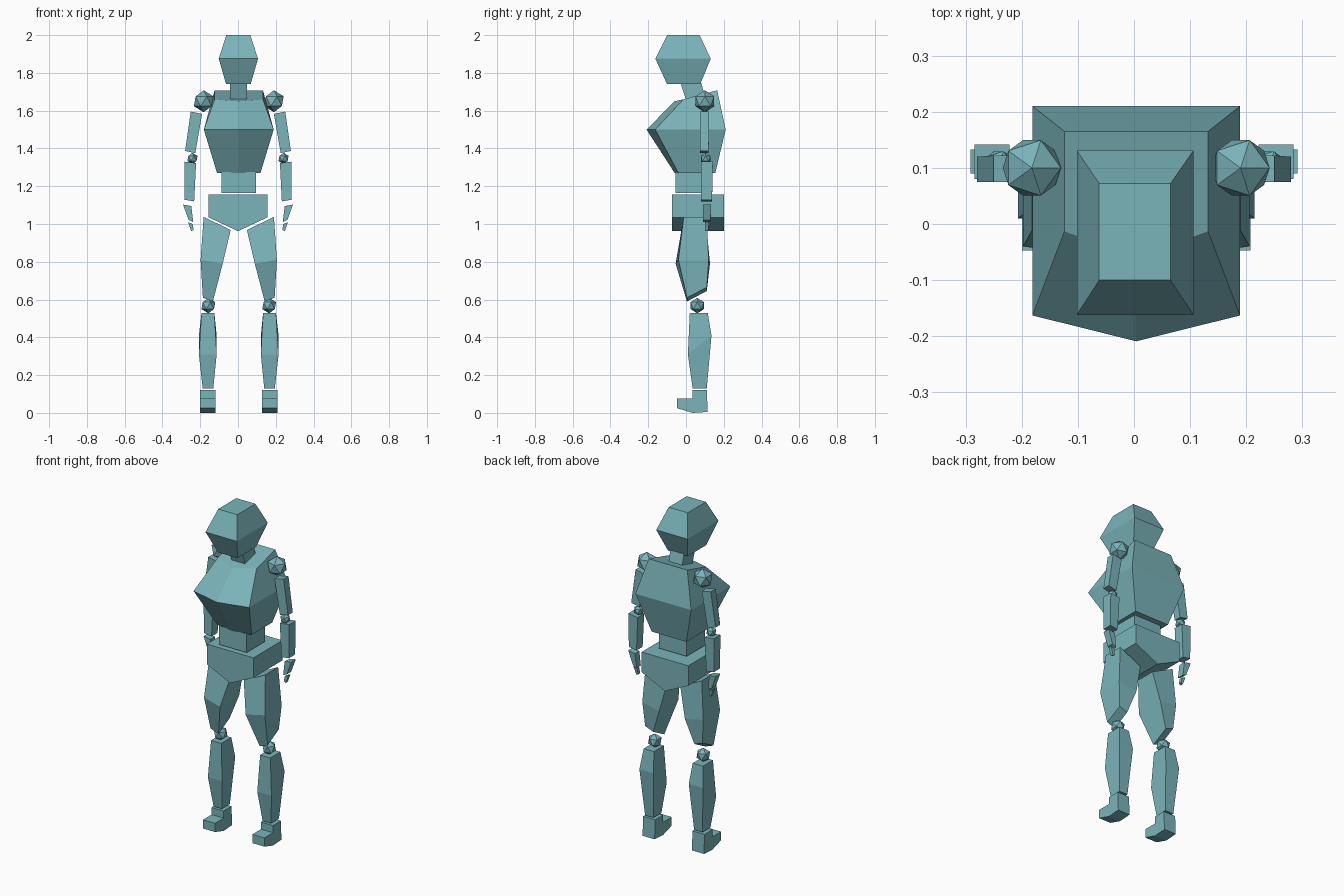
import bpy, bmesh
from mathutils import Matrix

if "Cube" in bpy.data.objects:
    bpy.data.objects.remove(bpy.data.objects["Cube"])

teal = bpy.data.materials.new("teal")
teal.diffuse_color = (0.195, 0.456, 0.491, 1)
teal.use_nodes = True
teal.node_tree.nodes["Principled BSDF"].inputs["Base Color"].default_value = teal.diffuse_color
CX = 0.004  # centre line of body and legs


def finish(name, bm):
    bmesh.ops.recalc_face_normals(bm, faces=bm.faces[:])
    me = bpy.data.meshes.new(name)
    bm.to_mesh(me)
    bm.free()
    me.materials.append(teal)
    ob = bpy.data.objects.new(name, me)
    bpy.context.collection.objects.link(ob)
    return ob


def rect(x0, x1, y0, y1, zf, zb=None, dz=0):
    """Four-point ring; zf/zb are front/back heights, dz lifts the x1 side."""
    zb = zf if zb is None else zb
    return [(x0, y0, zf), (x1, y0, zf + dz), (x1, y1, zb + dz), (x0, y1, zb)]


def loft(name, rings):
    bm = bmesh.new()
    vs = [[bm.verts.new(p) for p in r] for r in rings]
    n = len(vs[0])
    bm.faces.new(vs[0])
    bm.faces.new(vs[-1])
    for a, b in zip(vs, vs[1:]):
        for i in range(n):
            j = (i + 1) % n
            bm.faces.new((a[i], a[j], b[j], b[i]))
    return finish(name, bm)


def pair(name, rings, c=CX):
    """Right part as given (x measured from c), plus its mirror."""
    for side, s in (("right", 1), ("left", -1)):
        loft(side + "_" + name, [[(c + s * x, y, z) for x, y, z in r] for r in rings])


def joints(name, x, y, z, r, c=CX):
    """Twenty-sided ball joint on each side."""
    for side, s in (("right", 1), ("left", -1)):
        bm = bmesh.new()
        bmesh.ops.create_icosphere(bm, subdivisions=1, radius=r,
                                   matrix=Matrix.Translation((c + s * x, y, z)))
        finish(side + "_" + name, bm)


# Head and neck
loft("head", [rect(-.063, .067, -.10, .075, 1.74),
              rect(-.102, .106, -.162, .131, 1.875),
              rect(-.062, .065, -.10, .072, 2.0)])
loft("neck", [rect(-.042, .048, .005, .11, 1.64),
              rect(-.042, .048, -.03, .08, 1.75)])


# Chest with a central front ridge
def chest_ring(hw, yc, yf, yb, zc, zf, zb):
    return [(CX, yc, zc), (CX + hw, yf, zf), (CX + hw, yb, zb), (CX - hw, yb, zb), (CX - hw, yf, zf)]


loft("chest", [chest_ring(.115, -.06, -.04, .155, 1.27, 1.27, 1.27),
               chest_ring(.185, -.209, -.163, .21, 1.5, 1.5, 1.5),
               chest_ring(.128, -.06, -.013, .165, 1.65, 1.66, 1.708)])
loft("waist", [rect(-.088, .096, -.055, .12, 1.163), rect(-.088, .096, -.055, .12, 1.275)])

# Pelvis: five-sided profile run front to back
pelvis = [(-.155, 1.155), (.155, 1.155), (.155, 1.035), (0, .962), (-.155, 1.035)]
loft("pelvis", [[(x, y, z) for x, z in pelvis] for y in (-.075, .2)])

# Legs
pair("thigh", [rect(.137, .19, .005, .11, .59, .645, .02),
               [(.085, -.055, .79), (.202, -.04, .81), (.202, .12, .81), (.085, .127, .79)],
               rect(.043, .186, -.012, .11, .968, dz=.07)])
joints("knee", .161, .06, .568, .041)
pair("shin", [rect(.135, .191, .035, .11, .13),
              rect(.117, .211, .01, .135, .31, .41),
              rect(.129, .197, .02, .115, .53)])

# Feet: side profile given a width
foot = [(.035, .12), (.11, .12), (.115, .005), (.035, 0), (-.047, .025), (-.047, .077), (.035, .077)]
pair("foot", [[(x, y, z) for y, z in foot] for x in (.124, .204)])

# Arms
joints("shoulder", .186, .1, 1.65, .058)
pair("upper_arm", [rect(.226, .28, .075, .12, 1.375, dz=.012),
                   rect(.19, .25, .075, .122, 1.583, dz=.012)], 0)
joints("elbow", .241, .104, 1.347, .03, 0)
pair("forearm", [rect(.232, .283, .08, .138, 1.12, dz=.008),
                 rect(.222, .284, .08, .142, 1.322, dz=.008)], 0)
pair("hand", [rect(.237, .262, .09, .13, 1.01, dz=.012),
              rect(.247, .291, .09, .133, 1.095, dz=.008)], 0)
pair("fingers", [rect(.235, .248, .1, .117, .968, dz=-.005),
                 rect(.24, .264, .1, .122, 1.0, dz=.01)], 0)
